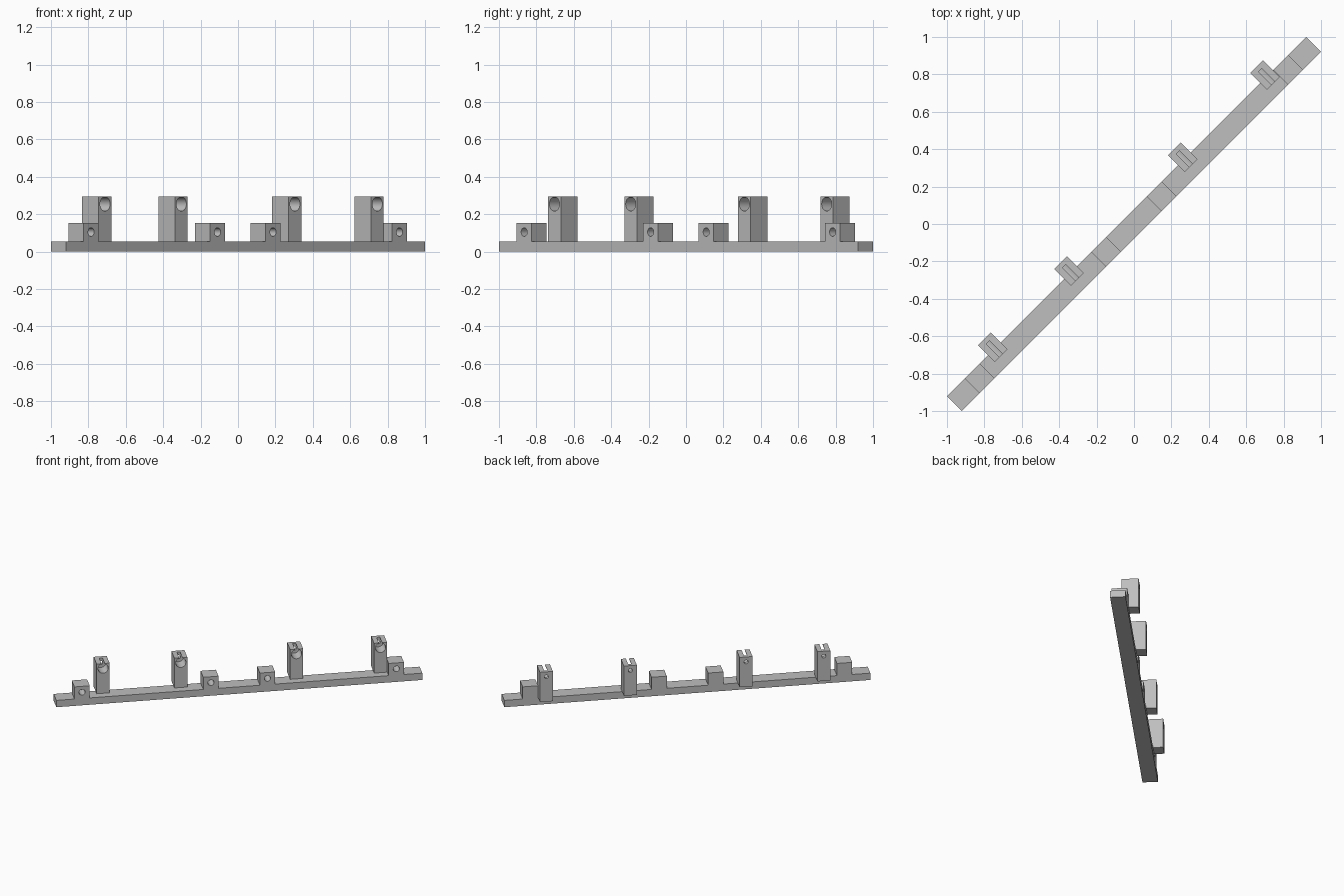
import bpy
import math
from mathutils import Matrix

if "Cube" in bpy.data.objects:
    bpy.data.objects.remove(bpy.data.objects["Cube"], do_unlink=True)

grey = bpy.data.materials.new("plain_grey")
grey.use_nodes = True
GREY = (0.52, 0.52, 0.52, 1)
grey.diffuse_color = GREY
grey.node_tree.nodes["Principled BSDF"].inputs["Base Color"].default_value = GREY

TURN = Matrix.Rotation(math.radians(45), 4, "Z")  # rail runs diagonally
RAIL_TOP = 0.055
RAIL_HALF = 0.0566


def box(name, x, y, z):
    """Box from (low, high) spans along the rail, across it and upwards."""
    bpy.ops.mesh.primitive_cube_add(size=1)
    ob = bpy.context.object
    ob.name = name
    spans = (x, y, z)
    centre = Matrix.Translation([(a + b) / 2 for a, b in spans])
    scale = Matrix.Diagonal([b - a for a, b in spans] + [1])
    ob.data.transform(TURN @ centre @ scale)
    return ob


def bore(x, y, z, radius):
    """Cylinder cutter running across the rail."""
    bpy.ops.mesh.primitive_cylinder_add(vertices=32, radius=radius, depth=y[1] - y[0])
    ob = bpy.context.object
    place = Matrix.Translation((x, sum(y) / 2, z))
    ob.data.transform(TURN @ place @ Matrix.Rotation(math.pi / 2, 4, "X"))
    return ob


def finish(ob, cutters=()):
    """Cut the holes, then shade and colour the part."""
    for cutter in cutters:
        mod = ob.modifiers.new("cut", "BOOLEAN")
        mod.object = cutter
        mod.operation = "DIFFERENCE"
        mod.solver = "EXACT"
        bpy.context.view_layer.objects.active = ob
        bpy.ops.object.modifier_apply(modifier=mod.name)
        bpy.data.objects.remove(cutter, do_unlink=True)
    ob.data.materials.clear()
    ob.data.materials.append(grey)
    bpy.ops.object.select_all(action="DESELECT")
    ob.select_set(True)
    bpy.context.view_layer.objects.active = ob
    bpy.ops.object.shade_smooth_by_angle(angle=math.radians(30))


# Base rail
finish(box("rail", (-1.358, 1.358), (-RAIL_HALF, RAIL_HALF), (0, RAIL_TOP)))

# Low blocks with a blind hole in the front
for i, x in enumerate((-1.167, -0.211, 0.209, 1.165)):
    block = box(f"low_block_{i + 1}", (x - RAIL_HALF, x + RAIL_HALF),
                (-RAIL_HALF, RAIL_HALF), (RAIL_TOP, 0.153))
    finish(block, [bore(x, (-0.1, 0.03), 0.105, 0.023)])

# Tall posts: wide front bore, slot in the top, small hole through the back
for i, x in enumerate((-1.0, -0.423, 0.436, 1.059)):
    post = box(f"tall_post_{i + 1}", (x - 0.048, x + 0.048), (0.005, 0.131),
               (RAIL_TOP, 0.295))
    finish(post, [
        bore(x, (-0.05, 0.104), 0.255, 0.038),
        bore(x, (0.08, 0.2), 0.255, 0.015),
        box("slot_cutter", (x - 0.012, x + 0.012), (-0.05, 0.104), (0.255, 0.35)),
    ])
